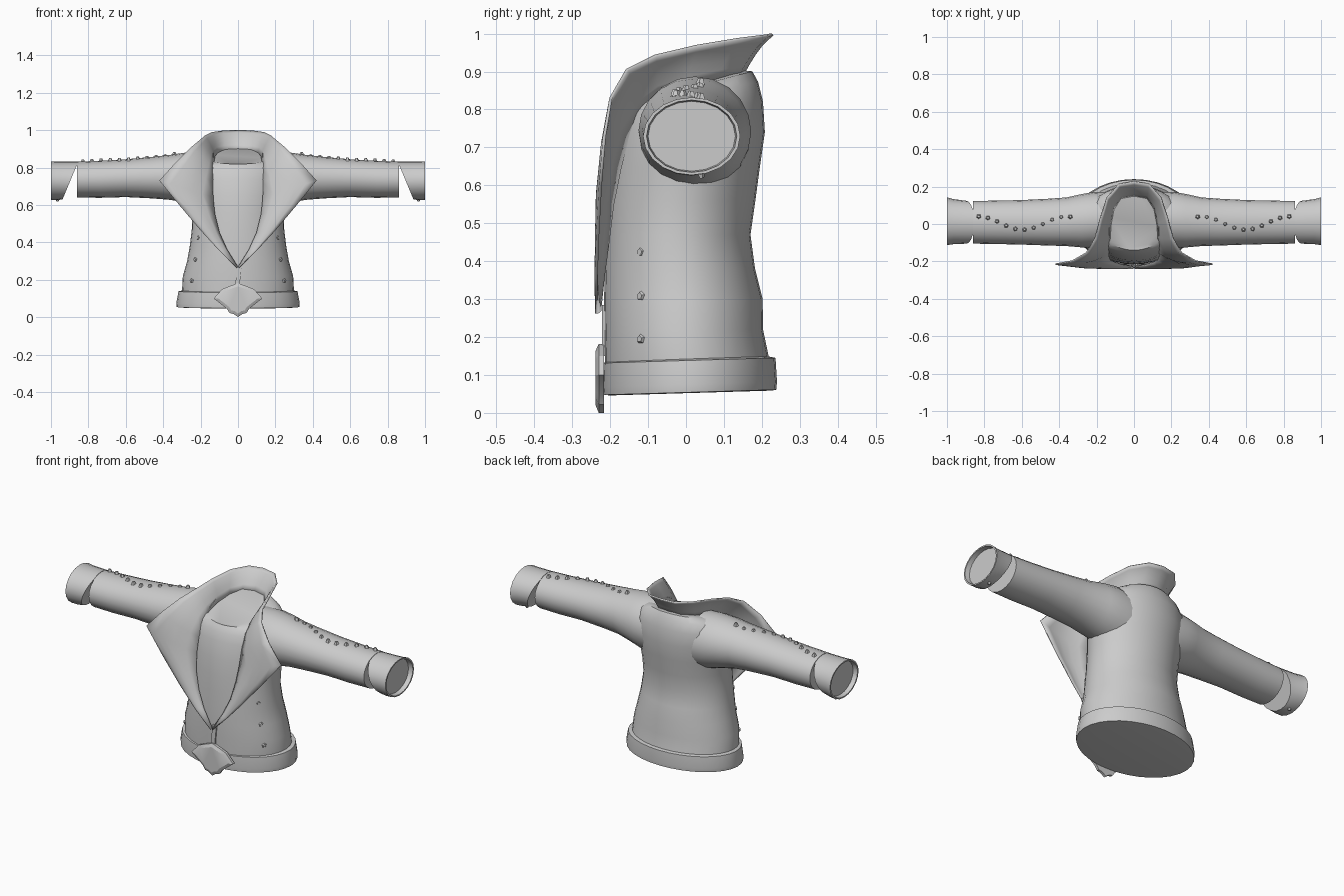
import bpy, bmesh, math
from mathutils import Vector

if "Cube" in bpy.data.objects:
    bpy.data.objects.remove(bpy.data.objects["Cube"])

cloth = bpy.data.materials.new("plain_grey")
cloth.use_nodes = True
GREY = (0.6, 0.6, 0.6, 1)
cloth.diffuse_color = GREY
cloth.node_tree.nodes["Principled BSDF"].inputs["Base Color"].default_value = GREY


def finish(name, bm, angle=40):
    bmesh.ops.recalc_face_normals(bm, faces=bm.faces)
    mesh = bpy.data.meshes.new(name)
    bm.to_mesh(mesh)
    bm.free()
    mesh.materials.append(cloth)
    obj = bpy.data.objects.new(name, mesh)
    bpy.context.collection.objects.link(obj)
    bpy.ops.object.select_all(action="DESELECT")
    obj.select_set(True)
    bpy.context.view_layer.objects.active = obj
    bpy.ops.object.shade_smooth_by_angle(angle=math.radians(angle))
    return obj


def loft(name, rings, closed=True, caps=True, angle=40):
    """Skin a list of point rows."""
    bm = bmesh.new()
    rows = [[bm.verts.new(p) for p in ring] for ring in rings]
    n = len(rows[0])
    for a, b in zip(rows, rows[1:]):
        for i in range(n if closed else n - 1):
            j = (i + 1) % n
            bm.faces.new((a[i], a[j], b[j], b[i]))
    if caps:
        bm.faces.new(rows[0])
        bm.faces.new(rows[-1])
    return finish(name, bm, angle)


def angles(n):
    return [2 * math.pi * i / n for i in range(n)]


def body_ring(z, half, front, back, tilt=0):
    mid, depth = (front + back) / 2, (back - front) / 2
    ring = []
    for t in angles(32):
        y = mid + depth * math.sin(t)
        ring.append((half * math.cos(t), y, z + tilt * y))
    return ring


def sleeve_ring(side, x, y0, y1, z0, z1, scale=1, n=20):
    cy, cz = (y0 + y1) / 2, (z0 + z1) / 2
    return [Vector((side * x, cy + scale * (y1 - y0) / 2 * math.cos(t),
                    cz + scale * (z1 - z0) / 2 * math.sin(t))) for t in angles(n)]


def stud(name, place, normal, radius=0.017):
    """Five-sided pointed stud."""
    bm = bmesh.new()
    bmesh.ops.create_cone(bm, cap_ends=True, segments=5, radius1=radius,
                          radius2=radius * 0.45, depth=0.02)
    obj = finish(name, bm, 20)
    obj.location = place
    obj.rotation_euler = Vector(normal).to_track_quat("Z", "Y").to_euler()


# Torso with sloping neck cap
TORSO = [(0.13, 0.30, -0.213, 0.222), (0.22, 0.295, -0.215, 0.203),
         (0.30, 0.272, -0.216, 0.202), (0.38, 0.258, -0.214, 0.182),
         (0.47, 0.247, -0.21, 0.17), (0.56, 0.246, -0.205, 0.183),
         (0.65, 0.255, -0.195, 0.195), (0.74, 0.265, -0.178, 0.208),
         (0.80, 0.262, -0.162, 0.203, 0.1), (0.835, 0.235, -0.15, 0.19, 0.2),
         (0.855, 0.19, -0.14, 0.175, 0.26), (0.856, 0.135, -0.132, 0.155, 0.3)]
loft("torso", [body_ring(*r) for r in TORSO])

# Waistband, slightly tilted
loft("waistband", [body_ring(*r, 0.03) for r in (
    (0.052, 0.31, -0.20, 0.225), (0.054, 0.328, -0.218, 0.238), (0.075, 0.33, -0.22, 0.24),
    (0.138, 0.318, -0.218, 0.236), (0.143, 0.295, -0.205, 0.215))])

# Sleeves and notched cuffs
SLEEVE = [(0.13, -0.12, 0.17, 0.58, 0.885), (0.21, -0.125, 0.172, 0.595, 0.887),
          (0.28, -0.125, 0.16, 0.612, 0.88), (0.36, -0.118, 0.142, 0.627, 0.868),
          (0.46, -0.115, 0.135, 0.635, 0.857), (0.60, -0.11, 0.128, 0.642, 0.844),
          (0.74, -0.107, 0.125, 0.638, 0.836), (0.86, -0.105, 0.123, 0.64, 0.831)]
for side, label in ((1, "left"), (-1, "right")):
    loft(label + "_sleeve", [sleeve_ring(side, *r) for r in SLEEVE])

    start = sleeve_ring(side, 0.86, -0.105, 0.124, 0.63, 0.831)
    for p in start:
        drop = max(0, (0.812 - p.z) / 0.18)
        p.x = side * (0.862 + 0.075 * drop)
    end = (-0.113, 0.143, 0.627, 0.832)
    loft(label + "_cuff", [start, sleeve_ring(side, 0.965, -0.108, 0.133, 0.625, 0.831),
                           sleeve_ring(side, 1.0, *end), sleeve_ring(side, 1.0, *end, 0.93),
                           sleeve_ring(side, 0.975, *end, 0.9)])
    stud(label + "_cuff_button", (side * 0.965, 0.04, 0.628), (0, 0.2, -1), 0.013)

    # Wavy row of studs along the sleeve top
    for i in range(11):
        x = 0.34 + 0.049 * i
        y = 0.005 + 0.035 * math.cos(2 * math.pi * (x - 0.36) / 0.47)
        z = 0.872 - 0.04 * math.sqrt((x - 0.34) / 0.49) - 2.5 * (y - 0.01) ** 2
        stud(f"{label}_sleeve_stud_{i + 1}", (side * x, y, z + 0.003), (0, y * 2, 1), 0.015)

    # Front studs
    for i, (z, x) in enumerate(((0.195, 0.245), (0.308, 0.225), (0.424, 0.208))):
        stud(f"{label}_front_stud_{i + 1}", (side * x, -0.117, z), (side * 0.75, -0.6, 0), 0.02)

# Wide collar and lapels: inner and outer edges from nape to closure
INNER = [(0, 0.15, 0.895), (0.07, 0.135, 0.888), (0.11, 0.08, 0.878), (0.125, 0, 0.86),
         (0.13, -0.075, 0.835), (0.132, -0.125, 0.79), (0.135, -0.155, 0.72),
         (0.134, -0.175, 0.64), (0.125, -0.193, 0.55), (0.1, -0.205, 0.45),
         (0.06, -0.217, 0.36), (0.004, -0.226, 0.27)]
OUTER = [(0, 0.228, 0.998), (0.08, 0.215, 0.995), (0.145, 0.14, 0.986), (0.18, 0.03, 0.968),
         (0.21, -0.08, 0.942), (0.255, -0.155, 0.905), (0.33, -0.198, 0.83),
         (0.42, -0.215, 0.73), (0.31, -0.226, 0.595), (0.2, -0.233, 0.465),
         (0.1, -0.237, 0.355), (0.006, -0.236, 0.262)]
rows = []
for k in range(6):
    t = k / 5
    half = []
    for i, (a, b) in enumerate(zip(INNER, OUTER)):
        p = Vector(a).lerp(Vector(b), t)
        roll = math.sin(math.pi * t)
        if i < 6:
            p.z += 0.012 * roll
        else:
            p.y -= 0.022 * roll * min(1, (11 - i) / 3)
        half.append(p)
    mirrored = [Vector((-p.x, p.y, p.z)) for p in half[:0:-1]]
    rows.append(mirrored + half)
collar = loft("collar_and_lapels", rows, closed=False, caps=False, angle=60)
thick = collar.modifiers.new("cloth_thickness", "SOLIDIFY")
thick.thickness = 0.008
thick.offset = 0

# Overlapping front edge below the lapels
loft("front_placket", [[(x, y, z) for x, y in ((c - 0.012, -0.21), (c - 0.012, -0.222),
                        (c + 0.012, -0.222), (c + 0.012, -0.21))]
                       for z, c in ((0.15, -0.004), (0.2, 0), (0.285, 0.008))])

# Diamond-shaped buckle with a raised middle
EDGE = [(0, 0.0), (0.022, 0.016), (0.045, 0.022), (0.06, 0.045), (0.13, 0.1),
        (0.085, 0.15), (0.045, 0.166), (0, 0.182)]
outline = EDGE + [(-x, z) for x, z in EDGE[-2:0:-1]]
loft("buckle", [[(x * s, y, 0.095 + (z - 0.095) * s) for x, z in outline]
                for y, s in ((-0.216, 1), (-0.23, 1), (-0.238, 0.8))], angle=25)
